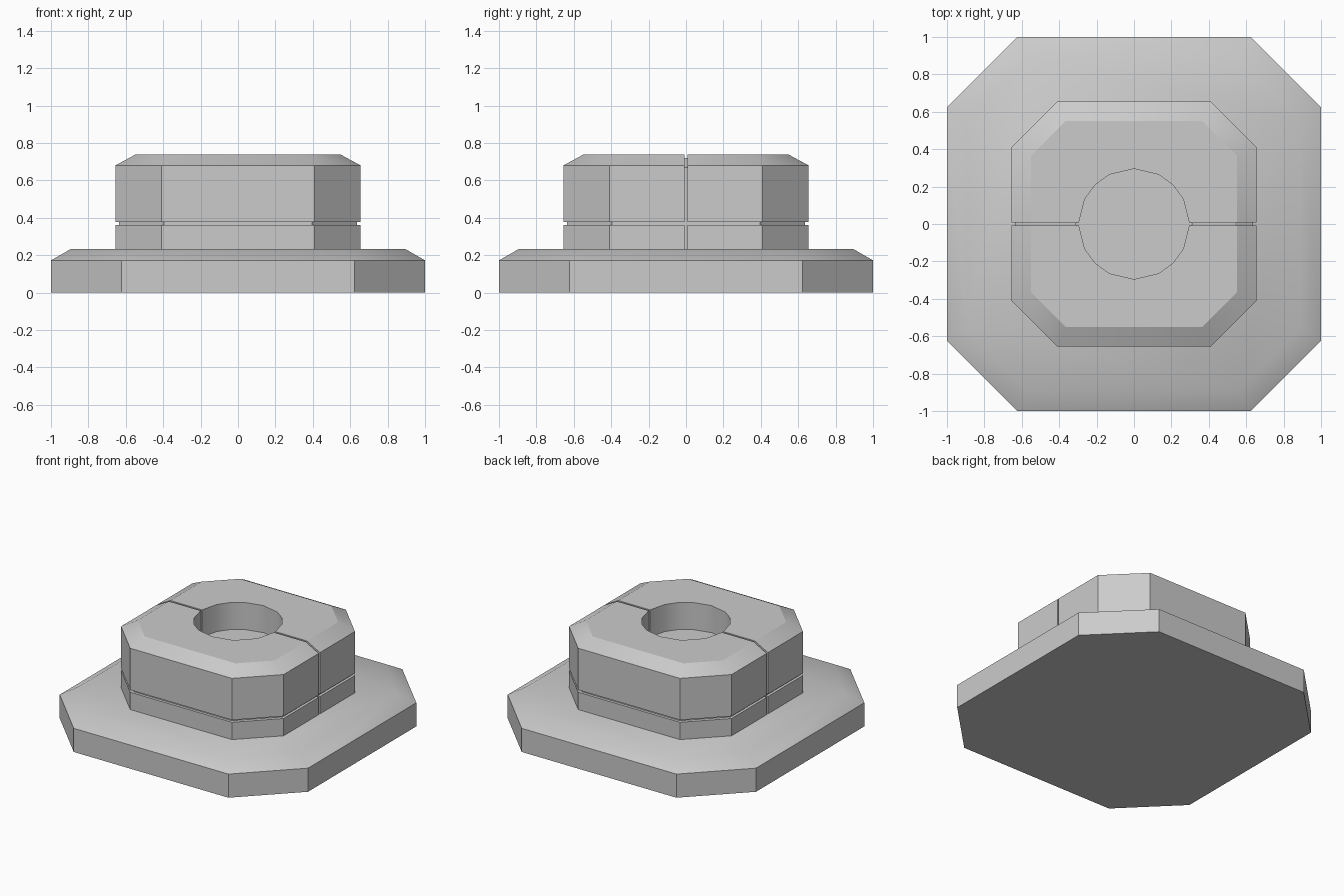
import bpy, bmesh
from math import radians, cos, sin

if "Cube" in bpy.data.objects:
    bpy.data.objects.remove(bpy.data.objects["Cube"])

TURNS = (0, 26.5, 45, 63.5, 90, 116.5, 135, 153.5)  # bore facet angles


def octagon(h, c):
    """Square of half-width h with its corners cut at c."""
    return [(h, -c), (h, c), (c, h), (-c, h), (-h, c), (-h, -c), (-c, -h), (c, -h)]


def half_ring(h, c, r, gap):
    """Back half of an octagonal ring with a round bore."""
    outer = [(h, gap), (h, c), (c, h), (-c, h), (-h, c), (-h, gap)]
    inner = [(r * cos(radians(a)), max(gap, r * sin(radians(a))))
             for a in reversed(TURNS + (180,))]
    return outer + inner


def loft(name, levels, mirror=False):
    """Skin a stack of (outline, z) levels and cap both ends."""
    bm = bmesh.new()
    rings = [[bm.verts.new((x, y, z)) for x, y in pts] for pts, z in levels]
    for a, b in zip(rings, rings[1:]):
        n = len(a)
        for i in range(n):
            j = (i + 1) % n
            bm.faces.new((a[i], a[j], b[j], b[i]))
    bm.faces.new(rings[0][::-1])
    bm.faces.new(rings[-1])
    # Remove walls lying on the mirror plane
    if mirror:
        inside = [f for f in bm.faces if all(abs(v.co.y) < 1e-5 for v in f.verts)]
        bmesh.ops.delete(bm, geom=inside, context='FACES')
    bmesh.ops.recalc_face_normals(bm, faces=bm.faces)
    mesh = bpy.data.meshes.new(name)
    bm.to_mesh(mesh)
    bm.free()
    ob = bpy.data.objects.new(name, mesh)
    bpy.context.collection.objects.link(ob)
    if mirror:
        mod = ob.modifiers.new("Mirror", 'MIRROR')
        mod.use_axis = (False, True, False)
        mod.merge_threshold = 0.0005
    bpy.ops.object.select_all(action='DESELECT')
    ob.select_set(True)
    bpy.context.view_layer.objects.active = ob
    bpy.ops.object.shade_smooth_by_angle(angle=radians(27))
    return ob


# Chamfered base plate
loft("base_plate", [(octagon(1, 0.623), 0), (octagon(1, 0.623), 0.172),
                    (octagon(0.892, 0.557), 0.234)])

# Collar halves, split by a thin slit and a horizontal groove
R, GAP = 0.295, 0.007
body = half_ring(0.655, 0.41, R, GAP)
loft("lower_collar", [(body, 0.232), (body, 0.36)], mirror=True)
loft("upper_collar", [(body, 0.377), (body, 0.68),
                      (half_ring(0.55, 0.366, R, GAP), 0.737)], mirror=True)

# Recessed core that closes the slit and groove
core = half_ring(0.635, 0.395, R + 0.015, 0)
loft("core", [(core, 0.232), (core, 0.668),
              (half_ring(0.54, 0.358, R + 0.015, 0), 0.72)], mirror=True)

# Floor of the bore
full = TURNS + tuple(a + 180 for a in TURNS)
disc = [(0.312 * cos(radians(a)), 0.312 * sin(radians(a))) for a in full]
loft("bore_floor", [(disc, 0.232), (disc, 0.54)])
